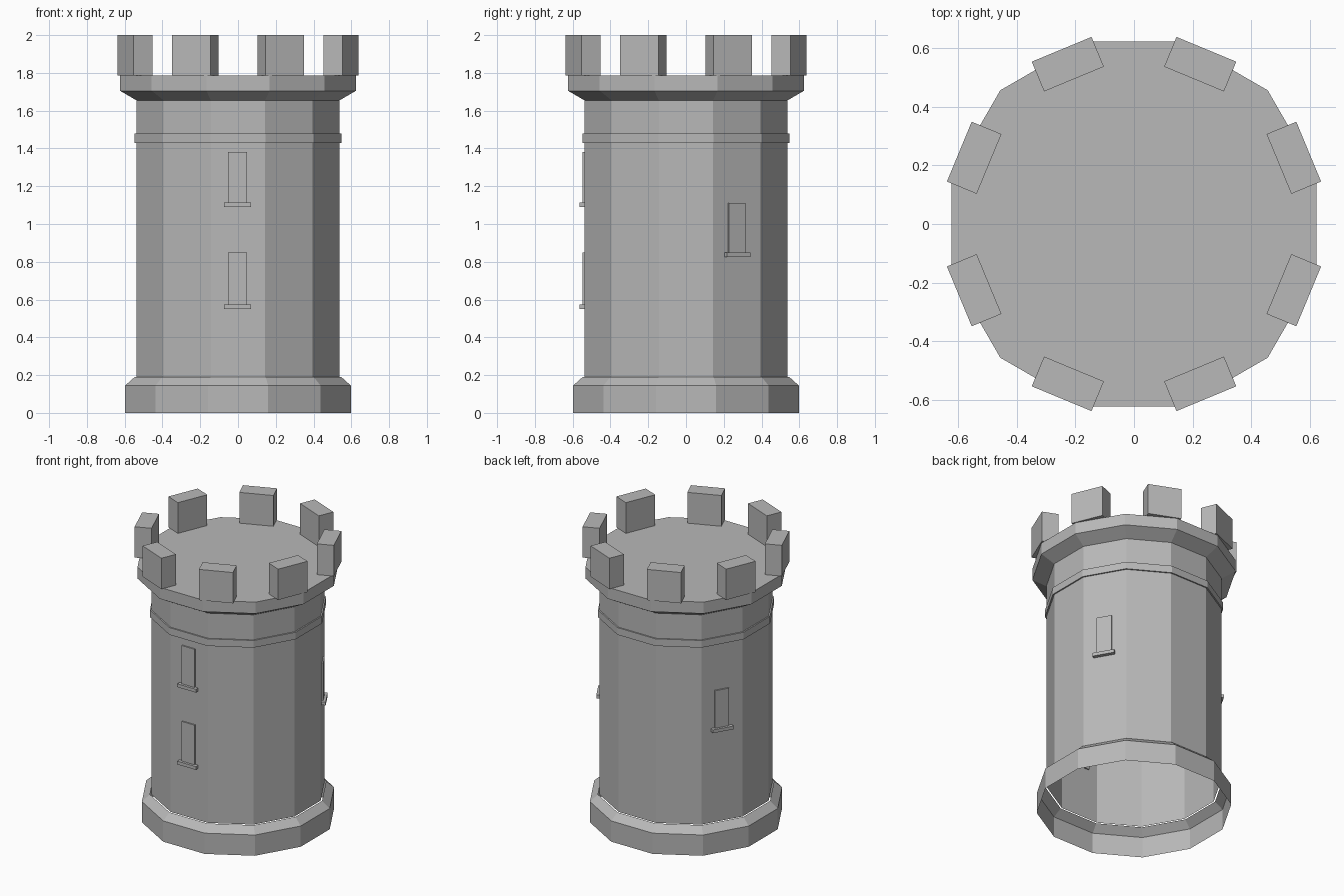
import bpy, bmesh, math
from mathutils import Matrix

if "Cube" in bpy.data.objects:
    bpy.data.objects.remove(bpy.data.objects["Cube"])

SIDES = 12

stone = bpy.data.materials.new("grey stone")
stone.diffuse_color = (0.48, 0.48, 0.48, 1)
stone.use_nodes = True
stone.node_tree.nodes["Principled BSDF"].inputs["Base Color"].default_value = stone.diffuse_color


def add_object(name, bm):
    mesh = bpy.data.meshes.new(name)
    bm.to_mesh(mesh)
    bm.free()
    mesh.materials.append(stone)
    obj = bpy.data.objects.new(name, mesh)
    bpy.context.collection.objects.link(obj)
    return obj


def turned(name, profile, cap_top=False):
    """Twelve-sided shell through (flat radius, height) points, listed upwards."""
    bm = bmesh.new()
    rings = []
    for flat, z in profile:
        r = flat / math.cos(math.pi / SIDES)
        angles = [2 * math.pi * (i + 0.5) / SIDES for i in range(SIDES)]
        rings.append([bm.verts.new((r * math.cos(a), r * math.sin(a), z)) for a in angles])
    for low, high in zip(rings, rings[1:]):
        for i in range(SIDES):
            j = (i + 1) % SIDES
            bm.faces.new((low[i], low[j], high[j], high[i]))
    if cap_top:
        bm.faces.new(rings[-1])
    return add_object(name, bm)


def radial_box(name, angle, r0, r1, width, z0, z1, shift=0.0):
    """Box from radius r0 to r1, turned to face outward at the angle in degrees."""
    bm = bmesh.new()
    place = (Matrix.Rotation(math.radians(angle), 4, 'Z')
             @ Matrix.Translation(((r0 + r1) / 2, shift, (z0 + z1) / 2))
             @ Matrix.Diagonal((r1 - r0, width, z1 - z0, 1)))
    bmesh.ops.create_cube(bm, size=1, matrix=place)
    return add_object(name, bm)


# Open plinth, with a narrow gap around the shaft
turned("plinth", [(0.597, 0), (0.597, 0.145), (0.547, 0.19)])

# Hollow shaft, flared rim and roof deck
turned("shaft", [(0.538, 0.19), (0.538, 1.655)])
turned("parapet", [(0.538, 1.655), (0.624, 1.705), (0.624, 1.785)], cap_top=True)

# Raised string course
turned("string_course", [(0.538, 1.43), (0.547, 1.43), (0.547, 1.48), (0.538, 1.48)])

# Battlements
for k in range(8):
    radial_box(f"merlon_{k + 1}", 22.5 + 45 * k, 0.536, 0.646, 0.221, 1.785, 2.0)

# Windows with sills: facing angle, sill bottom, window top
windows = [(-90, 1.09, 1.38), (-90, 0.55, 0.85), (30, 0.825, 1.11), (150, 0.825, 1.11)]
for n, (angle, low, top) in enumerate(windows, 1):
    radial_box(f"window_{n}", angle, 0.53, 0.547, 0.10, low + 0.023, top, -0.003)
    radial_box(f"window_sill_{n}", angle, 0.53, 0.564, 0.144, low, low + 0.023, -0.003)
